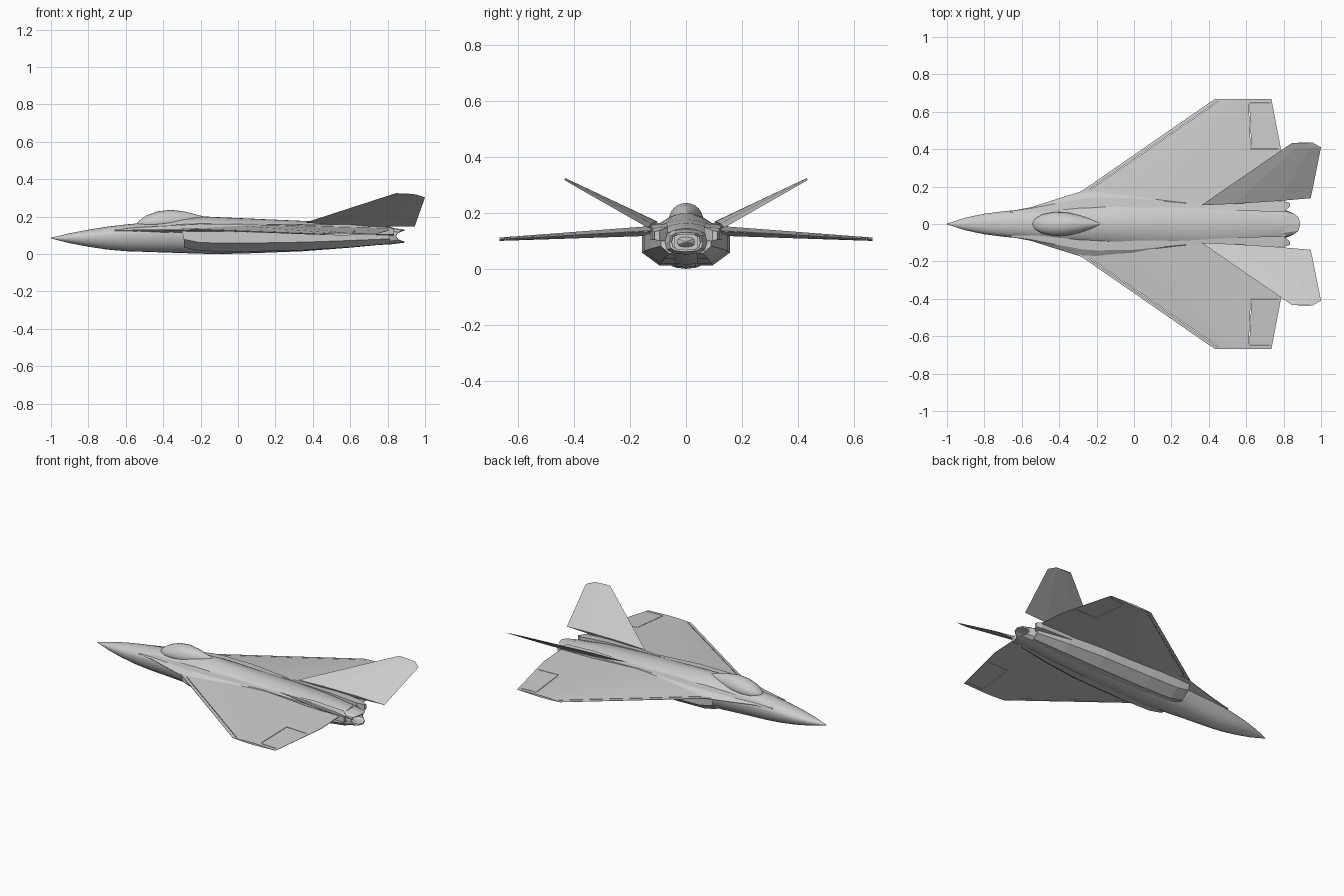
import bpy
import bmesh
import math
from mathutils import Vector

cube = bpy.data.objects.get("Cube")
if cube:
    bpy.data.objects.remove(cube, do_unlink=True)

grey = bpy.data.materials.new("airframe_grey")
grey.use_nodes = True
colour = (0.6, 0.6, 0.6, 1)
grey.diffuse_color = colour
grey.node_tree.nodes["Principled BSDF"].inputs["Base Color"].default_value = colour


def finish(name, bm, mirror=False, smooth=None):
    bmesh.ops.remove_doubles(bm, verts=bm.verts, dist=0.00001)
    bmesh.ops.recalc_face_normals(bm, faces=bm.faces)
    mesh = bpy.data.meshes.new(name)
    bm.to_mesh(mesh)
    bm.free()
    mesh.materials.append(grey)
    obj = bpy.data.objects.new(name, mesh)
    bpy.context.collection.objects.link(obj)
    if smooth:
        bpy.ops.object.select_all(action="DESELECT")
        obj.select_set(True)
        bpy.context.view_layer.objects.active = obj
        bpy.ops.object.shade_smooth_by_angle(angle=math.radians(smooth))
    if mirror:
        mod = obj.modifiers.new("other_side", "MIRROR")
        mod.use_axis = (False, True, False)
    return obj


def skin(rings):
    """Bridge equal rings of points and cap both ends."""
    bm = bmesh.new()
    rows = [[bm.verts.new(p) for p in ring] for ring in rings]
    n = len(rows[0])
    for a, b in zip(rows, rows[1:]):
        for i in range(n):
            j = (i + 1) % n
            bm.faces.new((a[i], a[j], b[j], b[i]))
    ends = [bm.faces.new(rows[0]), bm.faces.new(rows[-1])]
    return bm, ends


def oval(x, w, mid, top, bottom, n=24, upper=1.0, lower=1.0):
    ring = []
    for i in range(n):
        a = math.tau * i / n
        c, s = math.cos(a), math.sin(a)
        e = upper if s >= 0 else lower
        h = top - mid if s >= 0 else mid - bottom
        ring.append((x, math.copysign(abs(c) ** e * w, c),
                     mid + math.copysign(abs(s) ** e * h, s)))
    return ring


# Fuselage: x, half width, widest height, top, bottom
stations = [
    (-1.0, 0.002, 0.085, 0.087, 0.083), (-0.9, 0.034, 0.088, 0.111, 0.058),
    (-0.8, 0.055, 0.093, 0.13, 0.039), (-0.7, 0.068, 0.1, 0.146, 0.024),
    (-0.6, 0.077, 0.108, 0.158, 0.015), (-0.45, 0.09, 0.115, 0.172, 0.01),
    (-0.3, 0.105, 0.12, 0.193, 0.005), (-0.17, 0.115, 0.125, 0.2, 0.001),
    (-0.08, 0.12, 0.13, 0.196, 0.0), (0.1, 0.12, 0.13, 0.188, 0.005),
    (0.35, 0.12, 0.13, 0.177, 0.015), (0.6, 0.11, 0.125, 0.164, 0.034),
    (0.8, 0.085, 0.108, 0.145, 0.053)]
rings = []
for x, w, mid, top, bottom in stations:
    aft = min(1, max(0, (x + 0.5) / 0.4))
    rings.append(oval(x, w, mid, top, bottom, upper=1 + 0.2 * aft, lower=1 - 0.1 * aft))
finish("fuselage", skin(rings)[0], smooth=35)

# Canopy: x, half width, top
bubble = [(-0.545, 0.003, 0.16), (-0.53, 0.028, 0.178), (-0.49, 0.052, 0.206),
          (-0.43, 0.064, 0.228), (-0.36, 0.062, 0.236), (-0.29, 0.047, 0.228),
          (-0.23, 0.027, 0.213), (-0.175, 0.003, 0.199)]
finish("canopy", skin([oval(x, w, 0.158 + 0.08 * (x + 0.545), top, 0.14)
                       for x, w, top in bubble])[0], smooth=50)

# Leading edge extensions blending the nose into the wing
blend = [(-0.66, 0.069, 0.135), (-0.55, 0.09, 0.15), (-0.4, 0.138, 0.158),
         (-0.27, 0.178, 0.165), (-0.2, 0.185, 0.168), (0.0, 0.18, 0.17), (0.3, 0.13, 0.165)]
finish("wing_root_extension", skin(
    [[(x, 0.03, top), (x, 0.6 * y + 0.03, top - 0.009), (x, y, 0.13), (x, y, 0.126),
      (x, 0.03, 0.1)] for x, y, top in blend])[0], mirror=True, smooth=20)

# Intake trunks with hollow mouths: x, outer side, floor, bottom corner
trunk = [(-0.29, 0.15, 0.035, 0.095), (-0.2, 0.155, 0.016, 0.095),
         (0.0, 0.157, 0.012, 0.095), (0.35, 0.15, 0.02, 0.09),
         (0.6, 0.125, 0.036, 0.078), (0.81, 0.09, 0.055, 0.06)]
bm, ends = skin([[(x, 0.04, 0.135), (x - 0.01, side, 0.125),
                  (x, side, floor + 0.045 * side / 0.155),
                  (x, corner, floor), (x, 0.04, floor)]
                 for x, side, floor, corner in trunk])
bmesh.ops.inset_region(bm, faces=[ends[0]], thickness=0.006, use_even_offset=True)
for v in bmesh.ops.extrude_face_region(bm, geom=[ends[0]])["geom"]:
    if isinstance(v, bmesh.types.BMVert):
        v.co.x += 0.12
bm.faces.remove(ends[0])
finish("intake_trunk", bm, mirror=True)


# Wing planform and thickness
TIP = 0.667


def lead(y):
    return 0.43 - (TIP - y) * 1.445


def trail(y):
    return min(0.735 + 0.19 * (TIP - y), 0.805)


def wing_ring(y):
    k = (y - 0.1) / (TIP - 0.1)
    mid, thick = 0.137 - 0.031 * k, 0.018 - 0.012 * k
    upper, lower = [], []
    for u in (0, 0.1, 0.3, 0.5, 0.75, 1):
        x = lead(y) + u * (trail(y) - lead(y))
        t = thick * min(1, 0.12 + u * 3, 0.12 + (1 - u) * 1.8)
        upper.append((x, y, mid + t))
        lower.append((x, y, mid - t))
    return upper + lower[::-1]


wing = finish("wing", skin([wing_ring(y) for y in (0.07, 0.3, 0.4, TIP)])[0], smooth=15)

# Narrow gaps for the slat and the aileron
seams = [((-0.235, 0.185), (0.448, 0.655)), ((0.615, 0.64), (0.626, 0.405)),
         ((0.628, 0.4), (0.77, 0.4)), ((0.618, 0.646), (0.725, 0.646))]
bm = bmesh.new()
for a, b in seams:
    a, b = Vector(a), Vector(b)
    d = (b - a).normalized() * 0.0018
    side = Vector((-d.y, d.x))
    flat = [a + side, b + side, b - side, a - side]
    low = [bm.verts.new((p.x, p.y, 0.05)) for p in flat]
    high = [bm.verts.new((p.x, p.y, 0.25)) for p in flat]
    bm.faces.new(low)
    bm.faces.new(high)
    for i in range(4):
        j = (i + 1) % 4
        bm.faces.new((low[i], low[j], high[j], high[i]))
cutter = finish("seam_cutter", bm)
cutter.hide_render = True
cutter.hide_viewport = True
cut = wing.modifiers.new("seams", "BOOLEAN")
cut.operation = "DIFFERENCE"
cut.solver = "EXACT"
cut.object = cutter
wing.modifiers.new("other_side", "MIRROR").use_axis = (False, True, False)

# Canted tail fins: front point, back point, half thickness
fin = [((0.36, 0.1, 0.168), (0.945, 0.138, 0.148), 0.009),
       ((0.806, 0.407, 0.313), (1.0, 0.41, 0.303), 0.003),
       ((0.845, 0.433, 0.325), (0.955, 0.435, 0.318), 0.002)]
normal = Vector((0, -0.43, 0.9))
rings = []
for front, back, t in fin:
    front, back = Vector(front), Vector(back)
    a, b = front.lerp(back, 0.3), front.lerp(back, 0.7)
    off = normal * t
    rings.append([front, a + off, b + off, back, b - off, a - off])
finish("tail_fin", skin(rings)[0], mirror=True)

# Booms carrying the fins
boom = [(0.25, 0.09, 0.11, 0.16), (0.6, 0.07, 0.128, 0.162), (0.8, 0.065, 0.122, 0.15),
        (0.835, 0.095, 0.112, 0.138)]
finish("tail_boom", skin([[(x, a, top), (x, b, top - 0.005), (x, b, 0.105), (x, a, 0.1)]
                          for x, a, b, top in boom])[0], mirror=True)

# Nozzle with pointed top and bottom petals and a sunken core
nozzle = [(0.74, 0.085, 0.048, 0), (0.81, 0.075, 0.045, 0), (0.85, 0.06, 0.035, 1),
          (0.85, 0.052, 0.028, 1), (0.78, 0.05, 0.028, 0), (0.83, 0.003, 0.003, 0)]
rings = []
for x, w, h, jag in nozzle:
    ring = oval(x, w, 0.096, 0.096 + h, 0.096 - h, n=12, upper=0.7, lower=0.7)
    rings.append([(px + jag * (0.045 * abs(math.sin(math.tau * i / 12)) ** 2 - 0.005), y, z)
                  for i, (px, y, z) in enumerate(ring)])
finish("nozzle", skin(rings)[0])
